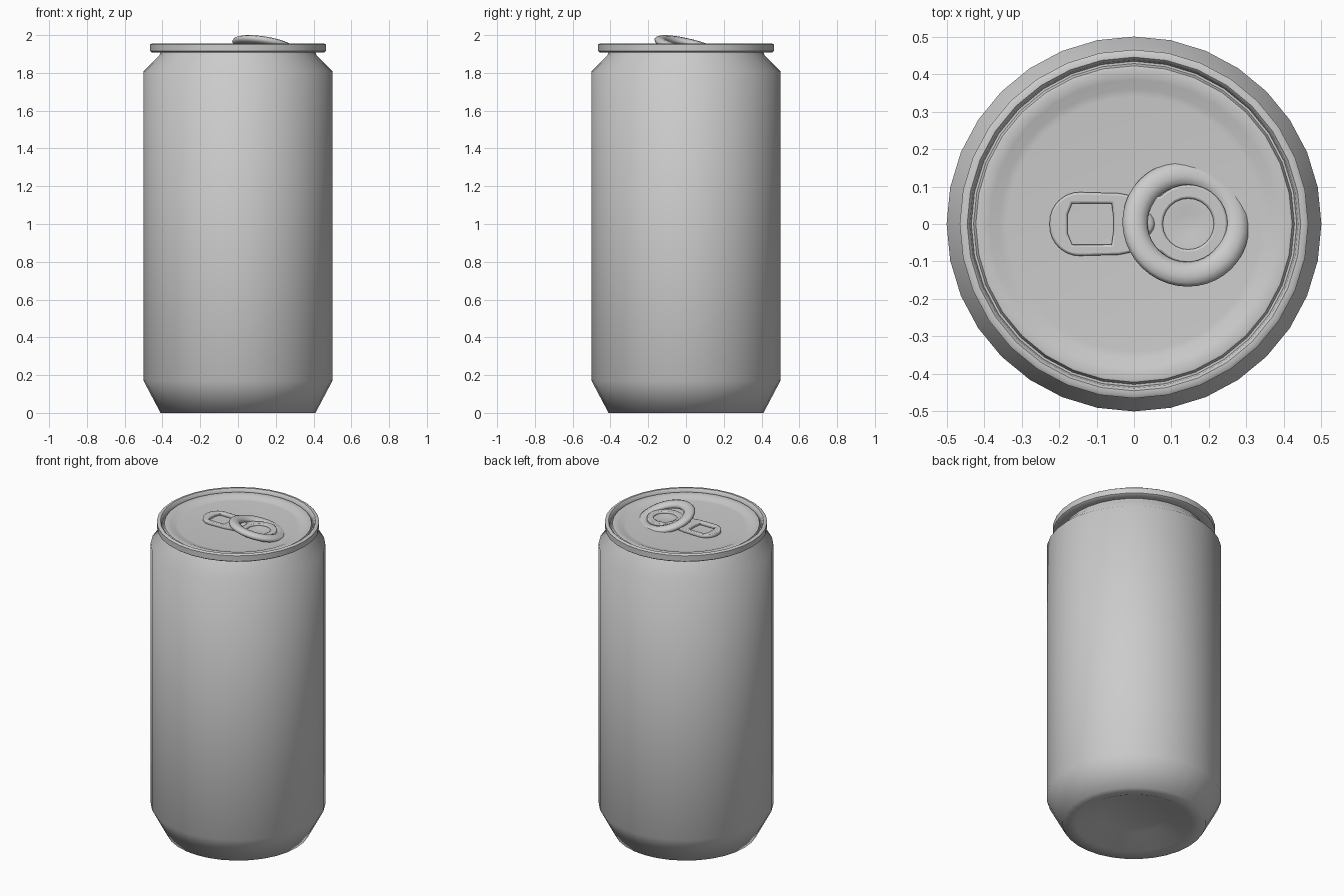
import bpy, bmesh
from math import sin, cos, pi, radians, hypot
from mathutils import Vector

if "Cube" in bpy.data.objects:
    bpy.data.objects.remove(bpy.data.objects["Cube"])


def finish(obj, angle):
    bpy.ops.object.select_all(action='DESELECT')
    bpy.context.view_layer.objects.active = obj
    obj.select_set(True)
    bpy.ops.object.shade_smooth_by_angle(angle=radians(angle))


def mesh_object(name, bm, angle):
    bmesh.ops.recalc_face_normals(bm, faces=bm.faces)
    me = bpy.data.meshes.new(name)
    bm.to_mesh(me)
    bm.free()
    obj = bpy.data.objects.new(name, me)
    bpy.context.collection.objects.link(obj)
    finish(obj, angle)
    return obj


def lathe(name, profile, cx=0, segs=32, angle=65):
    """Revolve an (r, z) profile around a vertical axis, capping open ends."""
    bm = bmesh.new()
    rings = [[bm.verts.new((cx + r * cos(2 * pi * i / segs), r * sin(2 * pi * i / segs), z))
              for i in range(segs)] for r, z in profile]
    for a, b in zip(rings, rings[1:]):
        for i in range(segs):
            j = (i + 1) % segs
            bm.faces.new((a[i], a[j], b[j], b[i]))
    bm.faces.new(rings[0])
    bm.faces.new(rings[-1])
    return mesh_object(name, bm, angle)


def arc(cx, cy, r, a0, a1, n):
    return [(cx + r * cos(radians(a0 + (a1 - a0) * i / n)),
             cy + r * sin(radians(a0 + (a1 - a0) * i / n))) for i in range(n + 1)]


def mirrored(half):
    """Close an upper half outline by mirroring it across the x axis."""
    return half + [(x, -y) for x, y in reversed(half) if abs(y) > 1e-4]


# can body: recessed base, chamfered foot, straight wall and sloped shoulder
lathe("can_body", [(0.20, 0.053), (0.33, 0.0), (0.41, 0.0), (0.5, 0.17),
                   (0.5, 1.81), (0.415, 1.895), (0.41, 1.912)])

# rolled rim, groove and lid panel
lathe("lid_and_rim", [(0.41, 1.91), (0.455, 1.908), (0.465, 1.915), (0.465, 1.95),
                      (0.458, 1.955), (0.445, 1.955), (0.438, 1.948), (0.434, 1.925),
                      (0.428, 1.925), (0.422, 1.94), (0.415, 1.942), (0.385, 1.937),
                      (0.36, 1.926), (0.34, 1.924)], angle=45)

# tab plate: flat outline with a finger opening and a round opening
outer = mirrored(arc(0.145, 0, 0.105, 0, 135, 12) + [(0.04, 0.072), (0.01, 0.072), (-0.04, 0.082)]
                 + arc(-0.145, 0.005, 0.08, 90, 180, 8))
finger_hole = mirrored([(-0.055, 0.02), (-0.06, 0.055), (-0.165, 0.055), (-0.177, 0.025)])
round_hole = arc(0.145, 0, 0.068, 0, 345, 23)
cu = bpy.data.curves.new("tab_plate", 'CURVE')
cu.dimensions = '2D'
cu.fill_mode = 'BOTH'
cu.extrude, cu.bevel_depth, cu.offset = 0.005, 0.006, -0.006
cu.bevel_resolution = 1
for pts in (outer, finger_hole, round_hole):
    sp = cu.splines.new('POLY')
    sp.points.add(len(pts) - 1)
    sp.use_cyclic_u = True
    for p, (x, y) in zip(sp.points, pts):
        p.co = (x, y, 0, 1)
plate = bpy.data.objects.new("tab_plate", cu)
bpy.context.collection.objects.link(plate)
plate.location.z = 1.932
bpy.ops.object.select_all(action='DESELECT')
bpy.context.view_layer.objects.active = plate
plate.select_set(True)
bpy.ops.object.convert(target='MESH')
finish(bpy.context.view_layer.objects.active, 50)

# rivet on the bridge of the tab
lathe("tab_rivet", [(0.035, 1.925), (0.035, 1.944), (0.025, 1.95)], cx=0.02, segs=16)

# shallow dish under the round opening
lathe("tab_dish", [(0.075, 1.922), (0.075, 1.932), (0.05, 1.932), (0.03, 1.928)],
      cx=0.145, segs=24)

# pull ring: flattened torus tilted so that its far side sinks into the lid
bm = bmesh.new()
N, M = 40, 10
low = Vector((0.58, 0.81, -0.27)).normalized()
side = Vector((0.81, -0.58, 0)).normalized()
up = side.cross(low)
up = up if up.z > 0 else -up
centre = Vector((0.138, 0, 1.942))
loops = []
for i in range(N):
    a = 2 * pi * i / N
    out = side * cos(a) + low * sin(a)
    loops.append([bm.verts.new(centre + out * (0.137 + 0.034 * cos(2 * pi * k / M))
                               + up * 0.021 * sin(2 * pi * k / M)) for k in range(M)])
for i in range(N):
    a, b = loops[i], loops[(i + 1) % N]
    for k in range(M):
        m = (k + 1) % M
        bm.faces.new((a[k], a[m], b[m], b[k]))
mesh_object("pull_ring", bm, 60)
